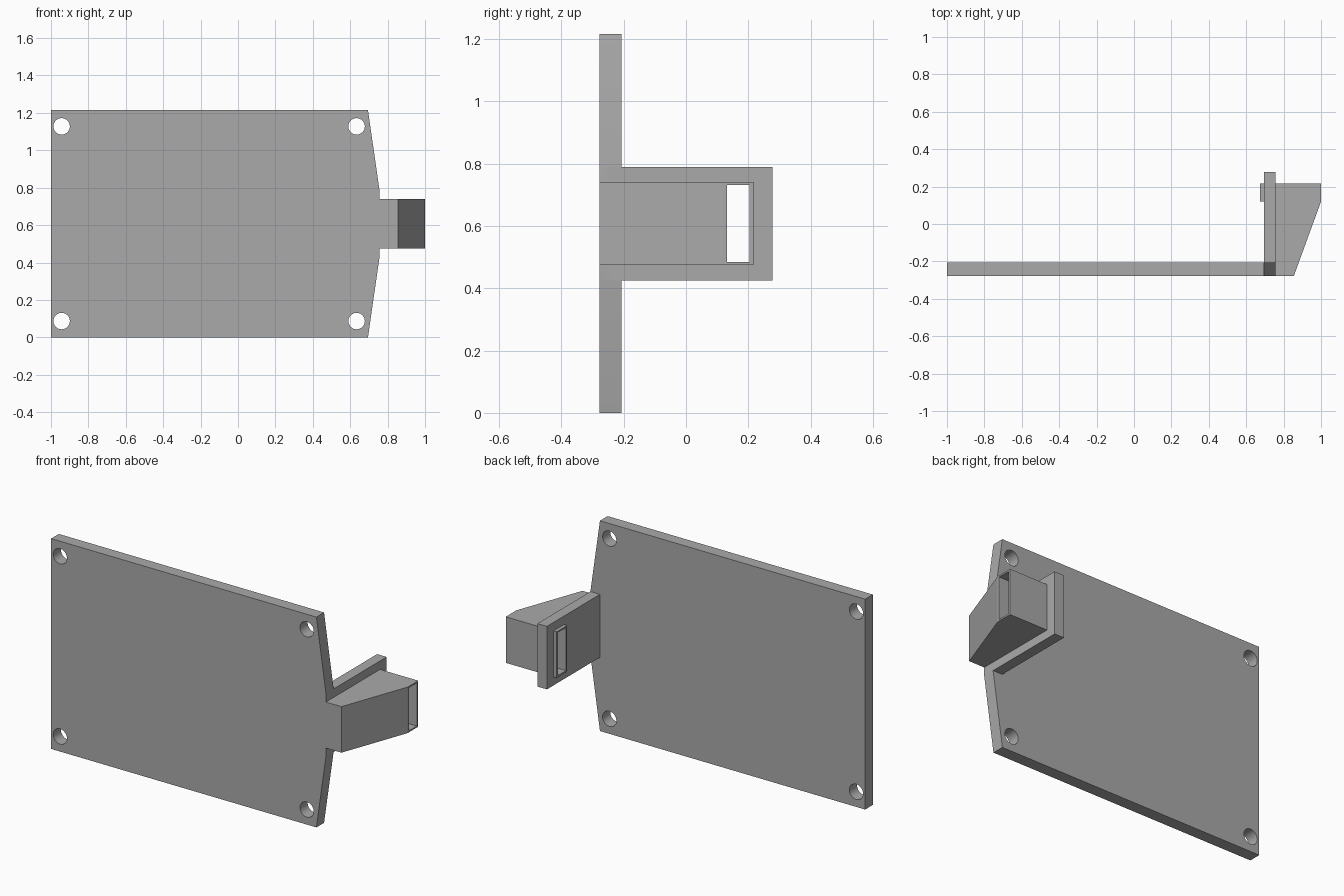
import bpy
import bmesh
from math import radians
from mathutils import Matrix, Vector

if "Cube" in bpy.data.objects:
    bpy.data.objects.remove(bpy.data.objects["Cube"], do_unlink=True)

grey = bpy.data.materials.new("plain grey")
grey.use_nodes = True
colour = (0.4, 0.4, 0.4, 1)
grey.diffuse_color = colour
grey.node_tree.nodes["Principled BSDF"].inputs["Base Color"].default_value = colour

HEIGHT = 1.215
BACK = 0.277          # half of the depth
MID = HEIGHT / 2


def finish(name, bm):
    bmesh.ops.recalc_face_normals(bm, faces=bm.faces)
    mesh = bpy.data.meshes.new(name)
    bm.to_mesh(mesh)
    bm.free()
    mesh.materials.append(grey)
    obj = bpy.data.objects.new(name, mesh)
    bpy.context.collection.objects.link(obj)
    return obj


def prism(name, points, offset):
    """Extrude a planar outline along an offset."""
    bm = bmesh.new()
    face = bm.faces.new([bm.verts.new(p) for p in points])
    result = bmesh.ops.extrude_face_region(bm, geom=[face])
    verts = [v for v in result["geom"] if isinstance(v, bmesh.types.BMVert)]
    bmesh.ops.translate(bm, verts=verts, vec=Vector(offset))
    return finish(name, bm)


def block(name, x, y, half):
    """Box centred on the middle height of the plate."""
    outline = [(x[0], y[0]), (x[1], y[0]), (x[1], y[1]), (x[0], y[1])]
    return prism(name, [(a, b, MID - half) for a, b in outline], (0, 0, 2 * half))


def combine(body, other, operation):
    mod = body.modifiers.new(operation.title(), "BOOLEAN")
    mod.operation = operation
    mod.solver = "EXACT"
    mod.object = other
    bpy.context.view_layer.objects.active = body
    bpy.ops.object.modifier_apply(modifier=mod.name)
    bpy.data.objects.remove(other, do_unlink=True)


# Mounting plate, tapering towards the nozzle side
upper = [(-1, HEIGHT), (0.695, HEIGHT), (0.756, 0.79)]
lower = [(x, HEIGHT - z) for x, z in reversed(upper)]
body = prism("mounting_plate", [(x, -BACK, z) for x, z in upper + lower], (0, 0.07, 0))

# Flange standing behind the plate edge
combine(body, block("flange", (0.695, 0.756), (-0.24, BACK), 0.182), "UNION")

# Wedge-shaped spout on the outer side of the flange
spout = [(0.72, -BACK), (0.855, -BACK), (1, 0.12), (1, 0.217), (0.72, 0.217)]
combine(body, prism("spout", [(x, y, MID - 0.133) for x, y in spout], (0, 0, 0.266)), "UNION")

# Collar around the slot on the inner side
combine(body, block("collar", (0.675, 0.72), (0.12, 0.217), 0.133), "UNION")

# Slot passing through collar, flange and spout
combine(body, block("slot", (0.5, 1.2), (0.131, 0.204), 0.124), "DIFFERENCE")

# Screw holes in the plate corners
for x in (-0.943, 0.634):
    for z in (0.087, HEIGHT - 0.087):
        bm = bmesh.new()
        bmesh.ops.create_cone(
            bm, cap_ends=True, segments=32, radius1=0.044, radius2=0.044, depth=0.3,
            matrix=Matrix.Translation((x, -0.24, z)) @ Matrix.Rotation(radians(90), 4, "X"))
        combine(body, finish("screw_hole", bm), "DIFFERENCE")

# Smooth hole walls, sharp edges elsewhere
body.name = "plate_with_spout"
body.select_set(True)
bpy.context.view_layer.objects.active = body
bpy.ops.object.shade_smooth_by_angle(angle=radians(20))
